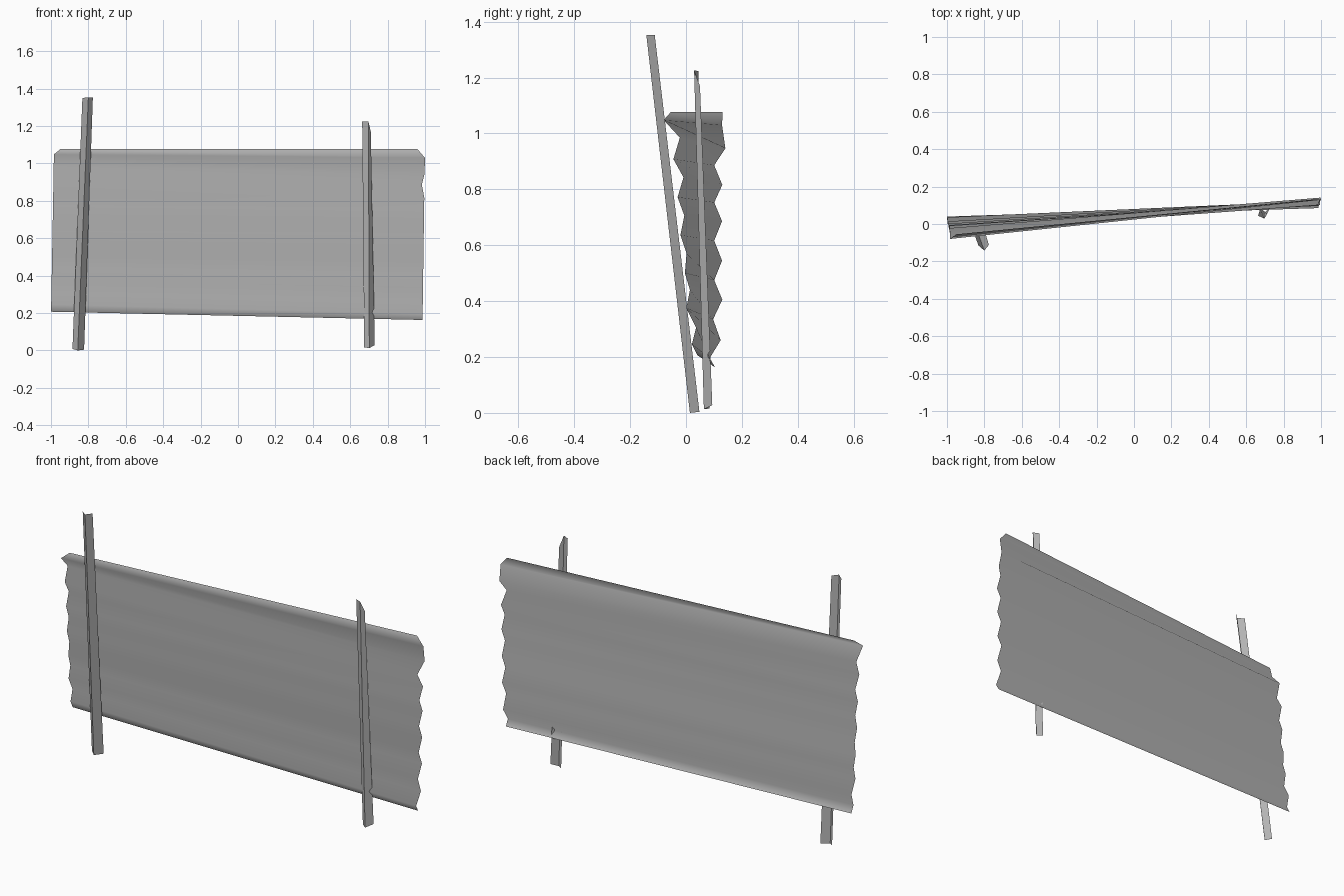
import bpy

# Dark grey finish shared by all parts
grey = bpy.data.materials.new("dark_grey")
grey.diffuse_color = (0.46, 0.46, 0.46, 1)


def mesh_object(name, verts, faces, smooth=False):
    mesh = bpy.data.meshes.new(name)
    mesh.from_pydata(verts, [], faces)
    mesh.polygons.foreach_set("use_smooth", [smooth] * len(faces))
    mesh.materials.append(grey)
    mesh.update()
    obj = bpy.data.objects.new(name, mesh)
    bpy.context.collection.objects.link(obj)
    return obj


def post(name, bottom, top):
    """V-section angle post between two profiles (left, front, right)."""
    return mesh_object(name, bottom + top, [(i, i + 1, i + 4, i + 3) for i in range(2)])


# Corrugated sheet: zigzag profiles (y, z) at each end, top to bottom, skinned together
left = [(-0.055, 1.076), (-0.08, 1.048), (-0.022, 0.985), (-0.045, 0.908),
        (-0.009, 0.843), (-0.03, 0.772), (-0.006, 0.706), (-0.02, 0.636),
        (0.002, 0.57), (-0.004, 0.5), (0.014, 0.44), (0.001, 0.375),
        (0.036, 0.305), (0.021, 0.245), (0.04, 0.207)]
right = [(0.131, 1.076), (0.129, 1.03), (0.141, 0.947), (0.101, 0.886),
         (0.13, 0.816), (0.101, 0.753), (0.129, 0.686), (0.101, 0.616),
         (0.129, 0.545), (0.101, 0.475), (0.13, 0.405), (0.097, 0.335),
         (0.124, 0.26), (0.085, 0.196), (0.104, 0.163)]
n = len(left)
verts = []
for i, (l, r) in enumerate(zip(left, right)):
    t = i / (n - 1)
    xl, xr = -0.983 - 0.017 * t, 1.0 - 0.014 * t
    if i == 0:      # clipped upper corners
        xl, xr = -0.95, 0.96
    if i == 3:      # small nick in the right edge
        xr = 0.983
    verts += [(xl, *l), (xr, *r)]
mesh_object("corrugated_sheet", verts,
            [(2 * i, 2 * i + 2, 2 * i + 3, 2 * i + 1) for i in range(n - 1)], True)

# Leaning support posts
post("left_post",
     [(-0.885, 0.038, 0.008), (-0.857, 0.014, 0.0), (-0.823, 0.048, 0.004)],
     [(-0.832, -0.115, 1.35), (-0.80, -0.142, 1.353), (-0.776, -0.112, 1.353)])
post("right_post",
     [(0.675, 0.084, 0.016), (0.702, 0.064, 0.013), (0.731, 0.094, 0.028)],
     [(0.664, 0.044, 1.224), (0.697, 0.029, 1.225), (0.710, 0.05, 1.17)])
